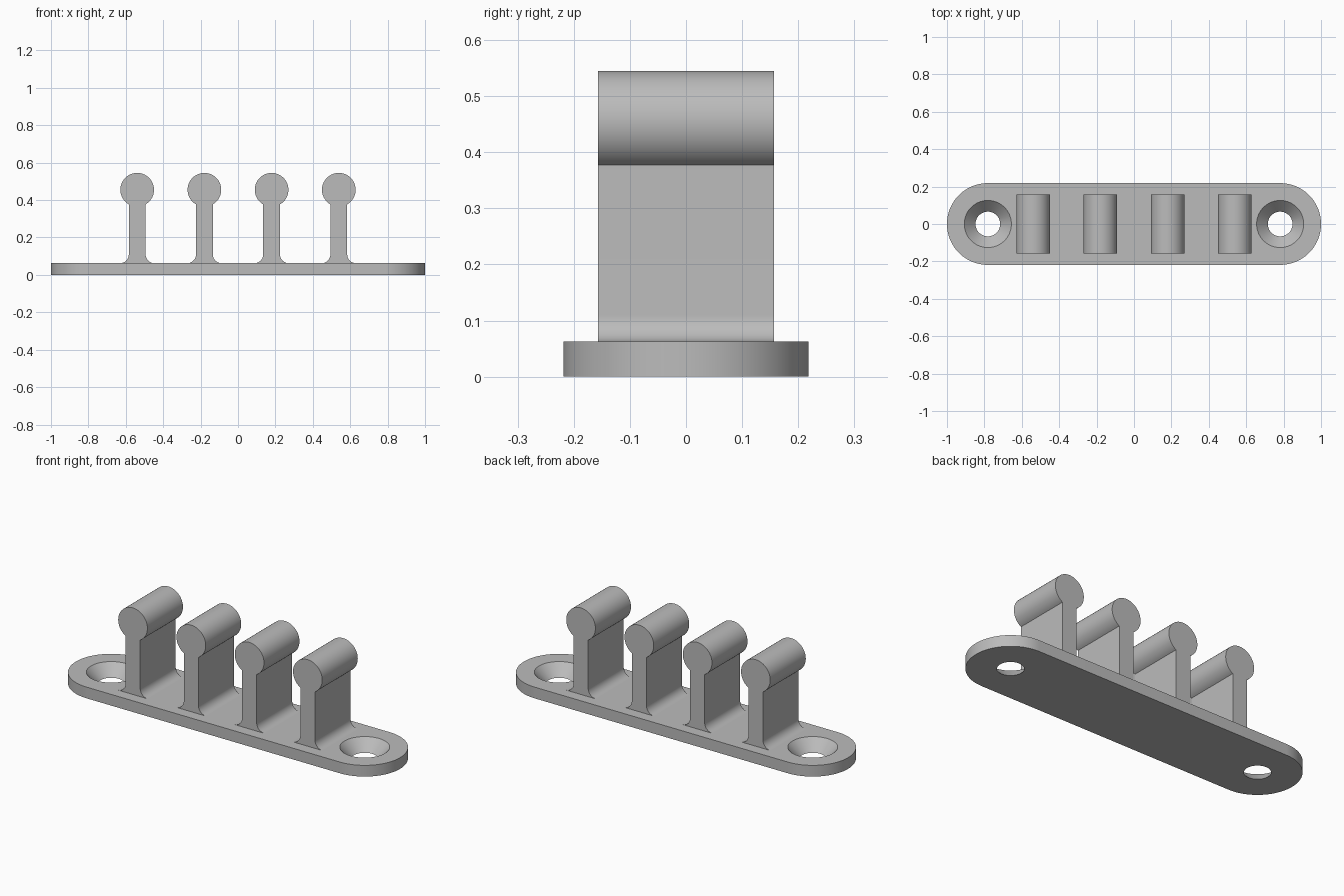
import bpy, bmesh
from math import sin, cos, pi, asin, sqrt

cube = bpy.data.objects.get("Cube")
if cube:
    bpy.data.objects.remove(cube, do_unlink=True)

grey = bpy.data.materials.new("plain grey")
grey.use_nodes = True
colour = (0.5, 0.5, 0.5, 1)
grey.diffuse_color = colour
grey.node_tree.nodes["Principled BSDF"].inputs["Base Color"].default_value = colour

THICK = 0.0625          # plate thickness
END_X, END_R = 0.7815, 0.2185
DEPTH = 0.1565          # half depth of each clip
NECK, BALL_R, BALL_Z, FILLET = 0.045, 0.09, 0.455, 0.047


def arc(cx, cy, r, start, end, steps):
    return [(cx + r * cos(start + (end - start) * i / steps),
             cy + r * sin(start + (end - start) * i / steps)) for i in range(steps + 1)]


def finish(bm, name):
    bmesh.ops.recalc_face_normals(bm, faces=bm.faces)
    mesh = bpy.data.meshes.new(name)
    bm.to_mesh(mesh)
    bm.free()
    obj = bpy.data.objects.new(name, mesh)
    bpy.context.collection.objects.link(obj)
    mesh.materials.append(grey)
    return obj


def prism(name, points, offset):
    """Extrude a closed 3D outline into a solid."""
    bm = bmesh.new()
    face = bm.faces.new([bm.verts.new(p) for p in points])
    new = bmesh.ops.extrude_face_region(bm, geom=[face], use_keep_orig=True)["geom"]
    bmesh.ops.translate(bm, vec=offset, verts=[v for v in new if isinstance(v, bmesh.types.BMVert)])
    return finish(bm, name)


def smooth(obj):
    bpy.ops.object.select_all(action="DESELECT")
    obj.select_set(True)
    bpy.context.view_layer.objects.active = obj
    bpy.ops.object.shade_smooth_by_angle(angle=0.5)


# Base plate with rounded ends
outline = arc(END_X, 0, END_R, -pi / 2, pi / 2, 48) + arc(-END_X, 0, END_R, pi / 2, 3 * pi / 2, 48)
plate = prism("base_plate", [(x, y, 0) for x, y in outline], (0, 0, THICK))

# Countersunk screw holes, cut by cones reaching just past both faces
R_LOW, R_TOP, EXTRA = 0.066, 0.126, 0.01
slope = (R_TOP - R_LOW) / THICK
for side, x in (("right", -END_X), ("left", END_X)):
    bm = bmesh.new()
    bmesh.ops.create_cone(bm, cap_ends=True, segments=64, radius1=R_LOW - slope * EXTRA,
                          radius2=R_TOP + slope * EXTRA, depth=THICK + 2 * EXTRA)
    cutter = finish(bm, side + "_hole_cutter")
    cutter.location = (x, 0, THICK / 2)
    cutter.hide_render = True
    cutter.hide_set(True)
    cut = plate.modifiers.new(side + "_screw_hole", "BOOLEAN")
    cut.operation, cut.solver, cut.object = "DIFFERENCE", "EXACT", cutter

# Bake the holes so the smoothing follows the cut edges
bpy.context.view_layer.update()
baked = bpy.data.meshes.new_from_object(plate.evaluated_get(bpy.context.evaluated_depsgraph_get()))
plate.modifiers.clear()
plate.data = baked
for cutter in [o for o in bpy.data.objects if o.name.endswith("_hole_cutter")]:
    bpy.data.objects.remove(cutter, do_unlink=True)
smooth(plate)

# Clip outline: filleted foot, straight neck, round head
corner = NECK + FILLET
gap = asin(NECK / BALL_R)
foot = arc(corner, THICK + FILLET, FILLET, 3 * pi / 2, pi, 14)
head = arc(0, BALL_Z, BALL_R, -pi / 2 + gap, 3 * pi / 2 - gap, 56)
profile = foot + head + [(-x, z) for x, z in reversed(foot)]

# Row of four clips
for i in range(4):
    x0 = -0.539 + i * 0.3593
    clip = prism(f"clip_{i + 1}", [(x0 + x, -DEPTH, z) for x, z in profile], (0, 2 * DEPTH, 0))
    smooth(clip)
